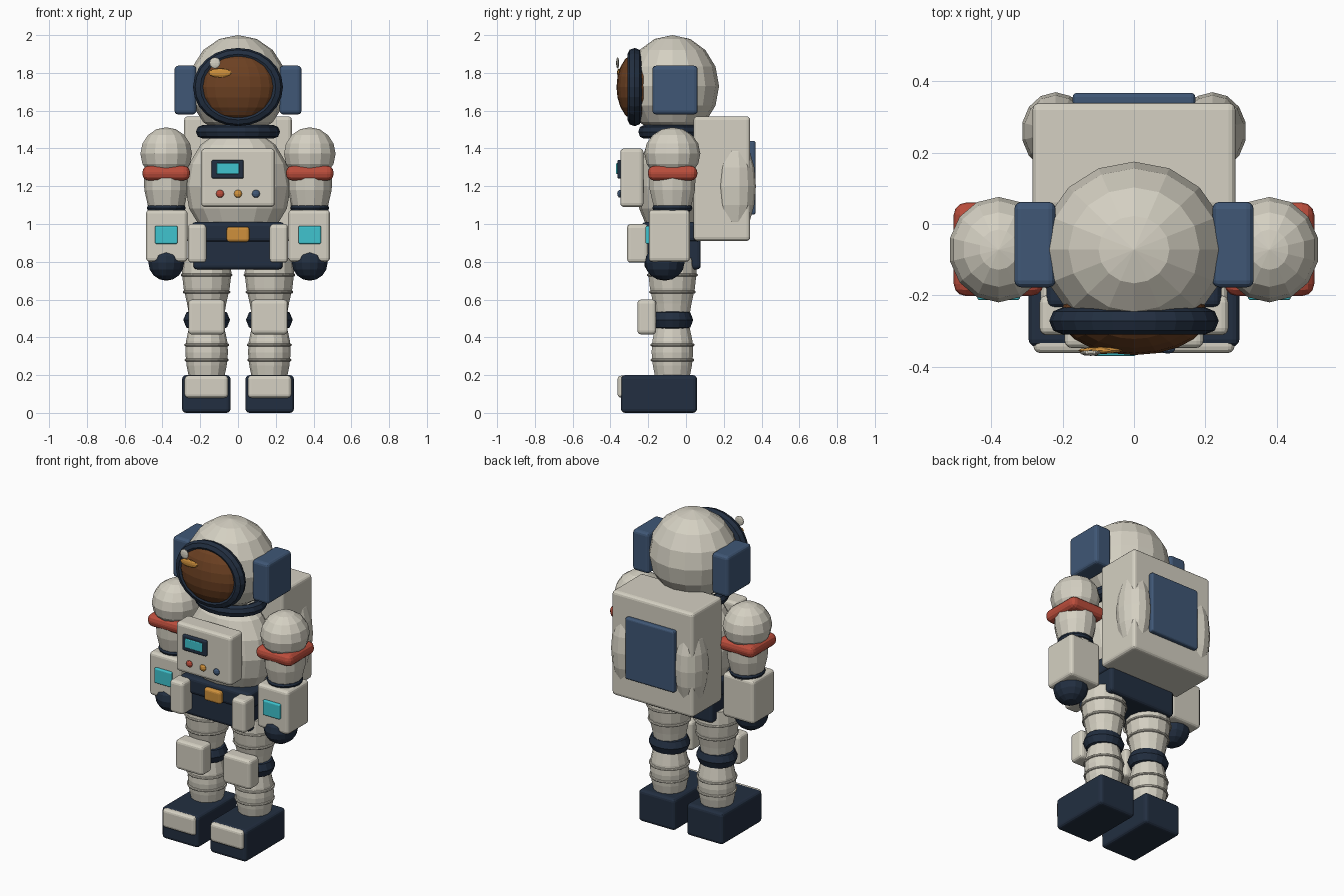
import bpy
import bmesh
import math
from mathutils import Matrix, Vector

cube = bpy.data.objects.get("Cube")
if cube:
    bpy.data.objects.remove(cube, do_unlink=True)


def material(name, *rgb):
    m = bpy.data.materials.new(name)
    m.use_nodes = True
    m.diffuse_color = (*rgb, 1)
    m.node_tree.nodes["Principled BSDF"].inputs["Base Color"].default_value = (*rgb, 1)
    return m


WHITE = material("suit white", .66, .63, .54)
NAVY = material("dark navy", .016, .028, .052)
SLATE = material("slate blue", .05, .095, .18)
BROWN = material("visor brown", .15, .052, .016)
RED = material("band red", .5, .075, .045)
GOLD = material("gold", .62, .28, .045)
CYAN = material("screen cyan", .05, .55, .62)


def finish(name, bm, mat):
    bmesh.ops.recalc_face_normals(bm, faces=bm.faces)
    mesh = bpy.data.meshes.new(name)
    bm.to_mesh(mesh)
    bm.free()
    mesh.materials.append(mat)
    ob = bpy.data.objects.new(name, mesh)
    bpy.context.collection.objects.link(ob)
    return ob


def box(name, mat, x, y, z, bevel=.02):
    """Rounded box given by its (min, max) range on each axis."""
    bm = bmesh.new()
    bmesh.ops.create_cube(bm, size=1)
    for v in bm.verts:
        v.co = Vector([(r[0] + r[1]) / 2 + c * (r[1] - r[0]) for r, c in zip((x, y, z), v.co)])
    bmesh.ops.bevel(bm, geom=bm.edges[:], offset=bevel, segments=3, profile=.5, affect='EDGES')
    return finish(name, bm, mat)


def ball(name, mat, centre, radii, segments=16, rings=8):
    bm = bmesh.new()
    mtx = Matrix.Translation(centre) @ Matrix.Diagonal((*radii, 1))
    bmesh.ops.create_uvsphere(bm, u_segments=segments, v_segments=rings, radius=1, matrix=mtx)
    return finish(name, bm, mat)


def lathe(name, mat, centre, profile, scale=(1, 1), segments=14, closed=False, tilt=0):
    """Spin a (radius, height) profile; a closed profile makes a ring."""
    bm = bmesh.new()
    loops = []
    for r, h in profile:
        angles = [math.tau * i / segments for i in range(segments)]
        loops.append([bm.verts.new((r * math.cos(a) * scale[0], r * math.sin(a) * scale[1], h))
                      for a in angles])
    pairs = list(zip(loops, loops[1:]))
    if closed:
        pairs.append((loops[-1], loops[0]))
    else:
        bm.faces.new(loops[0])
        bm.faces.new(loops[-1])
    for a, b in pairs:
        for i in range(segments):
            j = (i + 1) % segments
            bm.faces.new((a[i], a[j], b[j], b[i]))
    bm.transform(Matrix.Translation(centre) @ Matrix.Rotation(tilt, 4, 'X'))
    return finish(name, bm, mat)


def ring(name, mat, centre, major, minor, scale=(1, 1), segments=18, tilt=0):
    section = [(major + minor * math.cos(k * math.tau / 8), minor * math.sin(k * math.tau / 8))
               for k in range(8)]
    return lathe(name, mat, centre, section, scale, segments, True, tilt)


MID = -.072  # depth of the body axis

# Helmet and visor
ball("helmet", WHITE, (0, MID, 1.73), (.26, .247, .27))
ring("visor_frame", NAVY, (0, -.272, 1.725), .2, .038, (1, .87), 24, math.pi / 2)
ball("visor", BROWN, (0, -.258, 1.725), (.208, .11, .182), 20, 10)
ball("visor_gold_glint", GOLD, (-.095, -.355, 1.8), (.062, .01, .024), 12, 6)
ball("visor_pale_glint", WHITE, (-.122, -.362, 1.853), (.03, .008, .03), 10, 6)
ring("neck_ring", NAVY, (0, MID, 1.488), .187, .036, (1, .82))

# Torso and chest unit
ball("torso", WHITE, (0, MID, 1.2), (.28, .19, .31))
box("chest_unit", WHITE, (-.195, .195), (-.348, -.225), (1.09, 1.4))
box("chest_screen_frame", NAVY, (-.14, .03), (-.363, -.335), (1.24, 1.34), .01)
box("chest_screen", CYAN, (-.115, .006), (-.37, -.35), (1.265, 1.322), .005)
for label, x, mat in (("red", -.095, RED), ("gold", 0, GOLD), ("blue", .095, SLATE)):
    ball(label + "_button", mat, (x, -.35, 1.16), (.021, .014, .021), 12, 6)

# Hips and belt
box("hips", NAVY, (-.236, .236), (-.22, .078), (.76, .96))
box("belt", NAVY, (-.245, .245), (-.235, .08), (.905, 1.01))
box("belt_buckle", GOLD, (-.06, .06), (-.262, -.225), (.905, .985), .015)

# Backpack
box("backpack", WHITE, (-.285, .285), (.04, .34), (.91, 1.57))
box("backpack_panel", SLATE, (-.172, .172), (.33, .368), (1.05, 1.44), .012)

for side, s in (("left", 1), ("right", -1)):
    def span(a, b):
        return tuple(sorted((s * a, s * b)))

    # Head and back side parts
    box(side + "_earpiece", SLATE, span(.22, .336), (-.178, .062), (1.58, 1.838))
    ball(side + "_tank", WHITE, (s * .22, .26, 1.2), (.096, .11, .26), 14, 8)
    box(side + "_pouch", WHITE, span(.168, .265), (-.312, -.2), (.795, 1.0))

    # Arm
    ax = s * .38
    ball(side + "_shoulder", WHITE, (ax, MID, 1.372), (.14, .148, .14), 14, 8)
    box(side + "_arm_band", RED, span(.254, .506), (-.202, .06), (1.23, 1.308), .034)
    lathe(side + "_upper_arm", WHITE, (ax, MID, 0),
          [(.088, 1.06), (.1, 1.11), (.116, 1.18), (.118, 1.25)], (1, 1.06))
    ring(side + "_elbow_ring", NAVY, (ax, MID, 1.085), .085, .018, (1, 1.05))
    box(side + "_forearm", WHITE, span(.267, .487), (-.197, .02), (.8, 1.075))
    box(side + "_wrist_screen", CYAN, span(.32, .44), (-.214, -.19), (.895, .99), .008)
    ball(side + "_hand", NAVY, (ax, -.113, .795), (.097, .105, .095), 14, 8)

    # Leg
    lx = s * .166
    lathe(side + "_thigh", WHITE, (lx, MID, 0),
          [(.09, .5), (.104, .58), (.122, .66), (.131, .74), (.125, .82)])
    lathe(side + "_shin", WHITE, (lx, MID, 0),
          [(.09, .17), (.106, .25), (.113, .32), (.109, .38), (.092, .46)])
    for i, (z, r) in enumerate(((.73, .129), (.64, .118), (.36, .111), (.28, .109))):
        ring(f"{side}_leg_rib_{i + 1}", WHITE, (lx, MID, z), r, .008)
    ring(side + "_knee_joint", NAVY, (lx, MID, .492), .068, .056, (1, .9))
    box(side + "_knee_pad", WHITE, span(.07, .263), (-.257, -.158), (.415, .6))

    # Boot
    box(side + "_boot", NAVY, span(.04, .296), (-.344, .058), (0, .2))
    box(side + "_toe_cap", WHITE, span(.053, .282), (-.362, -.31), (.08, .197), .018)
